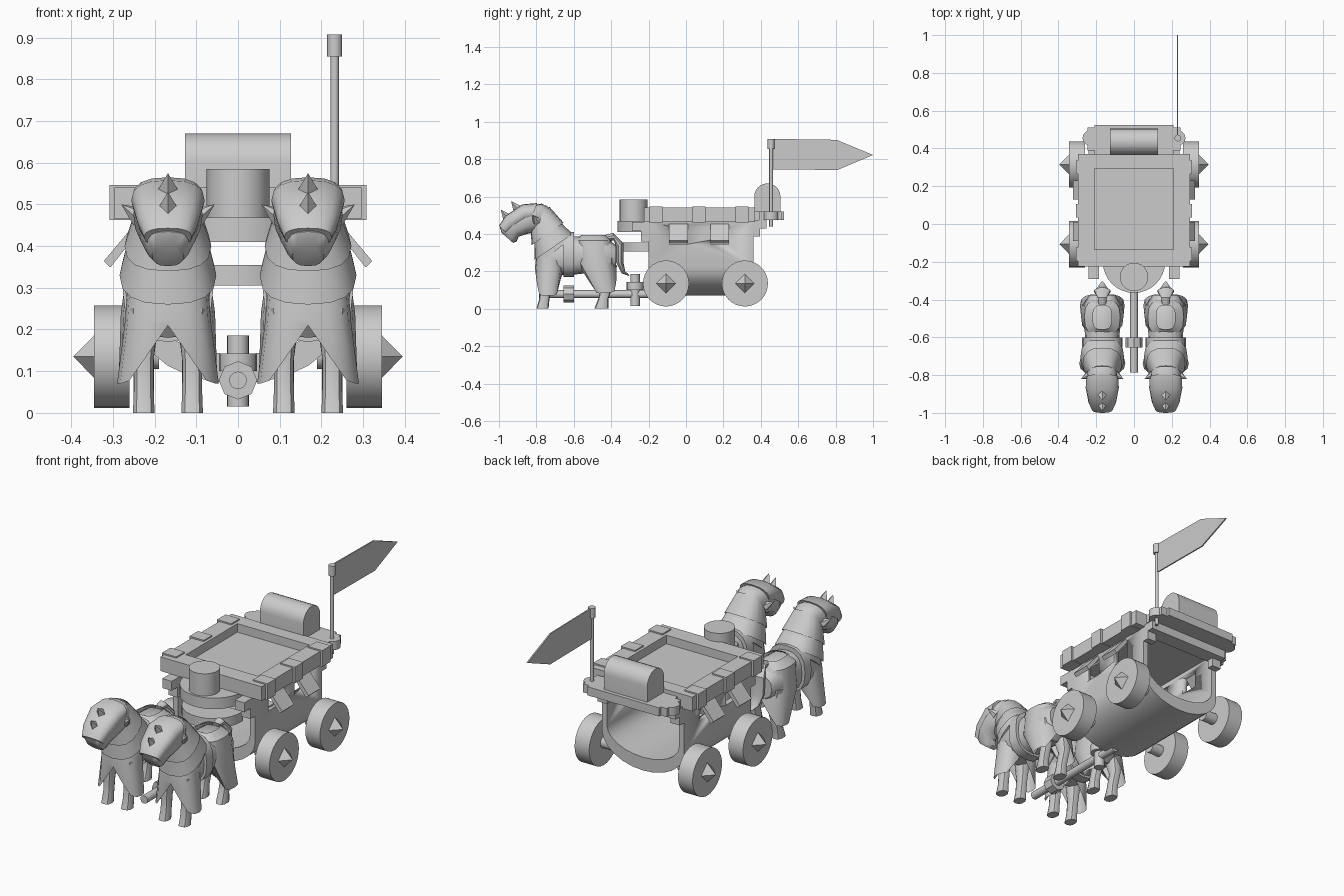
import bpy, bmesh, math
from mathutils import Matrix, Vector

if "Cube" in bpy.data.objects:
    bpy.data.objects.remove(bpy.data.objects["Cube"])

stone = bpy.data.materials.new("plain_grey")
stone.diffuse_color = (0.6, 0.6, 0.6, 1)
stone.use_nodes = True
stone.node_tree.nodes["Principled BSDF"].inputs["Base Color"].default_value = stone.diffuse_color


def finish(name, bm, angle=35):
    bmesh.ops.recalc_face_normals(bm, faces=bm.faces)
    me = bpy.data.meshes.new(name)
    bm.to_mesh(me)
    bm.free()
    ob = bpy.data.objects.new(name, me)
    bpy.context.collection.objects.link(ob)
    me.materials.append(stone)
    bpy.ops.object.select_all(action='DESELECT')
    bpy.context.view_layer.objects.active = ob
    ob.select_set(True)
    bpy.ops.object.shade_smooth_by_angle(angle=math.radians(angle))
    return ob


def box(name, x, y, z):
    """Box from (min, max) pairs."""
    bm = bmesh.new()
    bmesh.ops.create_cube(bm, size=1)
    for v in bm.verts:
        v.co = Vector([(a + b) / 2 + c * (b - a) for (a, b), c in zip((x, y, z), v.co)])
    return finish(name, bm)


def rod(name, a, b, r, r2=None, n=20):
    """Cylinder or cone from a to b."""
    a, b = Vector(a), Vector(b)
    bm = bmesh.new()
    m = Matrix.Translation((a + b) / 2) @ (b - a).to_track_quat('Z', 'Y').to_matrix().to_4x4()
    bmesh.ops.create_cone(bm, cap_ends=True, segments=n, radius1=r,
                          radius2=r if r2 is None else r2, depth=(b - a).length, matrix=m)
    return finish(name, bm)


def prism(name, pts, lo, hi, axis):
    """Extrude a flat outline along x, y or z."""
    bm = bmesh.new()
    rings = []
    for d in (lo, hi):
        rings.append([bm.verts.new({'x': (d, p, q), 'y': (p, d, q), 'z': (p, q, d)}[axis])
                      for p, q in pts])
    bm.faces.new(rings[0])
    bm.faces.new(rings[1])
    n = len(pts)
    for i in range(n):
        j = (i + 1) % n
        bm.faces.new((rings[0][i], rings[0][j], rings[1][j], rings[1][i]))
    return finish(name, bm)


def loft(name, cx, secs, n=16, power=0.8, cap=True, notch=0):
    """Skin rounded rings; each runs from point a to b in the yz plane with half width w."""
    bm = bmesh.new()
    rings = []
    for k, (a, b, w) in enumerate(secs):
        ring = []
        for i in range(n):
            t = 2 * math.pi * i / n
            s, c = math.sin(t), math.cos(t)
            s = math.copysign(abs(s) ** power, s)
            c = math.copysign(abs(c) ** power, c)
            f = (1 - c) / 2
            co = Vector((cx + w * s, a[0] + (b[0] - a[0]) * f, a[1] + (b[1] - a[1]) * f))
            if notch and k == len(secs) - 1:
                co.z += notch * max(0, 1 - abs(s) / 0.8)
            ring.append(bm.verts.new(co))
        rings.append(ring)
    for r0, r1 in zip(rings, rings[1:]):
        for i in range(n):
            j = (i + 1) % n
            bm.faces.new((r0[i], r0[j], r1[j], r1[i]))
    if cap:
        bm.faces.new(rings[0])
        bm.faces.new(rings[-1])
    return finish(name, bm, 40)


# Wagon trough: open at both ends, with window openings
def u_shape(w, zc, depth, n=12):
    arc = [math.pi * i / n for i in range(n + 1)]
    return [(w * math.cos(t), zc - depth * math.sin(t)) for t in arc]


outer = [(0.24, 0.47)] + u_shape(0.24, 0.22, 0.15) + [(-0.24, 0.47)]
inner = [(-0.21, 0.47)] + u_shape(0.21, 0.25, 0.11)[::-1] + [(0.21, 0.47)]
body = prism("wagon_body", outer + inner, -0.2, 0.36, 'y')
for y in (-0.09, 0.13):
    cut = box("window_cutter", (-0.4, 0.4), (y, y + 0.1), (0.345, 0.44))
    mod = body.modifiers.new("window", 'BOOLEAN')
    mod.operation, mod.solver, mod.object = 'DIFFERENCE', 'EXACT', cut
    bpy.context.view_layer.objects.active = body
    bpy.ops.object.modifier_apply(modifier=mod.name)
    bpy.data.objects.remove(cut)

# Roof slab with a sunken centre
box("roof_base", (-0.296, 0.296), (-0.225, 0.37), (0.465, 0.495))
for s in (-1, 1):
    box("roof_side_rim", sorted((s * 0.21, s * 0.296)), (-0.225, 0.37), (0.495, 0.54))
box("roof_front_rim", (-0.21, 0.21), (-0.225, -0.135), (0.495, 0.54))
box("roof_back_rim", (-0.21, 0.21), (0.295, 0.37), (0.495, 0.54))

for s in (-1, 1):
    # Roof straps
    for y in (-0.16, 0.07, 0.3):
        box("roof_strap", sorted((s * 0.225, s * 0.308)), (y - 0.035, y + 0.035), (0.462, 0.547))
    # Window flaps
    for y in (-0.09, 0.13):
        prism("window_flap", [(s * 0.232, 0.442), (s * 0.248, 0.452), (s * 0.322, 0.364),
                              (s * 0.306, 0.349)], y, y + 0.1, 'y')
    # Stepped front brackets
    bx = sorted((s * 0.185, s * 0.24))
    box("front_bracket", bx, (-0.29, -0.2), (0.415, 0.465))
    box("front_bracket_step", bx, (-0.24, -0.2), (0.36, 0.415))
    box("back_bracket", bx, (0.36, 0.395), (0.385, 0.43))
    # Wheels with spiked hubs
    for y in (-0.107, 0.315):
        rod("axle", (s * 0.19, y, 0.135), (s * 0.27, y, 0.135), 0.03)
        rod("wheel", (s * 0.26, y, 0.135), (s * 0.345, y, 0.135), 0.123, n=32)
        d = 0.052
        bm = bmesh.new()
        base = [bm.verts.new((s * 0.344, y + a, 0.135 + b)) for a, b in ((d, 0), (0, d), (-d, 0), (0, -d))]
        tip = bm.verts.new((s * 0.395, y, 0.135))
        bm.faces.new(base)
        for i in range(4):
            bm.faces.new((base[i], base[(i + 1) % 4], tip))
        finish("hub_spike", bm, 10)
    # Shelf ends
    rod("shelf_end", (s * 0.232, 0.455, 0.475), (s * 0.232, 0.455, 0.52), 0.04)
    box("shelf_shoulder", sorted((s * 0.2, s * 0.245)), (0.39, 0.51), (0.475, 0.52))

# Rear shelf, its beam and the barrel-topped chest
box("rear_shelf", (-0.21, 0.21), (0.36, 0.525), (0.475, 0.52))
box("rear_beam", (-0.24, 0.24), (0.35, 0.43), (0.43, 0.475))
chest = [(0.505, 0.52)] + [(0.435 + 0.07 * math.cos(math.pi * i / 12), 0.6 + 0.07 * math.sin(math.pi * i / 12))
                           for i in range(13)] + [(0.365, 0.52)]
prism("chest", chest, -0.127, 0.127, 'x')

# Flag
rod("flag_pole", (0.232, 0.455, 0.44), (0.232, 0.455, 0.88), 0.01, n=12)
rod("flag_knob", (0.232, 0.455, 0.855), (0.232, 0.455, 0.908), 0.018, n=12)
prism("flag", [(0.46, 0.908), (0.805, 0.903), (1.0, 0.822), (0.81, 0.742), (0.46, 0.745)],
      0.227, 0.234, 'x')

# Driver's rounded balcony
for name, r, z0, z1 in (("balcony_top", 0.165, 0.41, 0.468), ("balcony_floor", 0.155, 0.305, 0.355)):
    half = [(r * math.cos(math.pi * i / 16), -0.2 - r * math.sin(math.pi * i / 16)) for i in range(17)]
    prism(name, [(r, -0.18)] + half + [(-r, -0.18)], z0, z1, 'z')
rod("balcony_drum", (0, -0.28, 0.465), (0, -0.28, 0.585), 0.075, n=24)

# Towing pole
rod("tow_pole", (0, -0.785, 0.078), (0, -0.15, 0.078), 0.021)
rod("tow_collar", (0, -0.655, 0.078), (0, -0.6, 0.078), 0.046, n=8)
rod("tow_pin", (0, -0.272, 0.015), (0, -0.272, 0.185), 0.026)
rod("tow_ring", (0, -0.272, 0.1), (0, -0.272, 0.143), 0.045)

# Two armoured horses
for cx in (-0.168, 0.168):
    loft("horse_torso", cx, [((-0.79, 0.24), (-0.77, 0.33), 0.06), ((-0.74, 0.18), (-0.70, 0.38), 0.1),
                             ((-0.62, 0.18), (-0.62, 0.385), 0.09), ((-0.53, 0.19), (-0.53, 0.385), 0.095),
                             ((-0.43, 0.18), (-0.43, 0.38), 0.1), ((-0.375, 0.22), (-0.375, 0.34), 0.07)])
    loft("horse_neck", cx, [((-0.80, 0.23), (-0.60, 0.385), 0.105), ((-0.80, 0.31), (-0.65, 0.44), 0.1),
                            ((-0.80, 0.38), (-0.70, 0.51), 0.085), ((-0.85, 0.43), (-0.75, 0.555), 0.07)])
    loft("horse_head", cx, [((-0.775, 0.43), (-0.735, 0.54), 0.06), ((-0.80, 0.41), (-0.77, 0.562), 0.078),
                            ((-0.85, 0.40), (-0.87, 0.55), 0.083), ((-0.895, 0.385), (-0.955, 0.49), 0.07),
                            ((-0.905, 0.36), (-0.995, 0.435), 0.052), ((-0.925, 0.352), (-0.985, 0.405), 0.038)])
    # Face plate, neck plates and chest collar
    loft("face_plate", cx, [((-0.83, 0.47), (-0.795, 0.565), 0.084), ((-0.86, 0.46), (-0.875, 0.558), 0.088),
                            ((-0.925, 0.42), (-0.965, 0.497), 0.073), ((-0.955, 0.40), (-1.0, 0.443), 0.057)])
    loft("neck_plate", cx, [((-0.83, 0.41), (-0.73, 0.545), 0.075), ((-0.825, 0.34), (-0.655, 0.46), 0.104)], cap=False)
    loft("neck_collar", cx, [((-0.81, 0.35), (-0.67, 0.46), 0.098), ((-0.81, 0.26), (-0.605, 0.40), 0.116)], cap=False)
    # Cloth over forequarters and hindquarters
    loft("front_cloth", cx, [((-0.795, 0.33), (-0.66, 0.33), 0.095), ((-0.808, 0.22), (-0.65, 0.22), 0.103),
                             ((-0.80, 0.07), (-0.675, 0.07), 0.122)], cap=False, notch=0.14)
    loft("rear_cloth", cx, [((-0.56, 0.395), (-0.43, 0.395), 0.05), ((-0.59, 0.365), (-0.40, 0.365), 0.095),
                            ((-0.585, 0.24), (-0.38, 0.24), 0.113), ((-0.49, 0.08), (-0.37, 0.09), 0.118)],
         power=0.7, cap=False, notch=0.14)
    loft("girth_band", cx, [((-0.655, 0.17), (-0.655, 0.41), 0.108), ((-0.6, 0.17), (-0.6, 0.41), 0.108)])
    # Head spikes
    for y, z in ((-0.895, 0.525), (-0.95, 0.48)):
        rod("brow_spike", (cx, y, z), (cx, y - 0.04, z + 0.05), 0.03, 0, 4)
    # Tail
    loft("tail", cx, [((-0.42, 0.36), (-0.43, 0.395), 0.02), ((-0.385, 0.365), (-0.39, 0.405), 0.026),
                      ((-0.375, 0.33), (-0.335, 0.35), 0.045), ((-0.375, 0.25), (-0.335, 0.25), 0.04),
                      ((-0.345, 0.19), (-0.325, 0.20), 0.024), ((-0.305, 0.175), (-0.303, 0.18), 0.004)], n=10, power=1)
    for s in (-1, 1):
        rod("ear", (cx + s * 0.07, -0.80, 0.47), (cx + s * 0.112, -0.82, 0.50), 0.025, 0, 6)
        lx = cx + s * 0.058
        loft("front_leg", lx, [((-0.79, 0.25), (-0.70, 0.25), 0.038), ((-0.78, 0.12), (-0.72, 0.12), 0.024),
                               ((-0.785, 0.05), (-0.73, 0.05), 0.025), ((-0.80, 0.0), (-0.735, 0.0), 0.027)], n=10)
        loft("hind_leg", lx, [((-0.50, 0.27), (-0.39, 0.27), 0.045), ((-0.45, 0.13), (-0.39, 0.13), 0.025),
                              ((-0.47, 0.05), (-0.415, 0.05), 0.025), ((-0.49, 0.0), (-0.415, 0.0), 0.027)], n=10)
